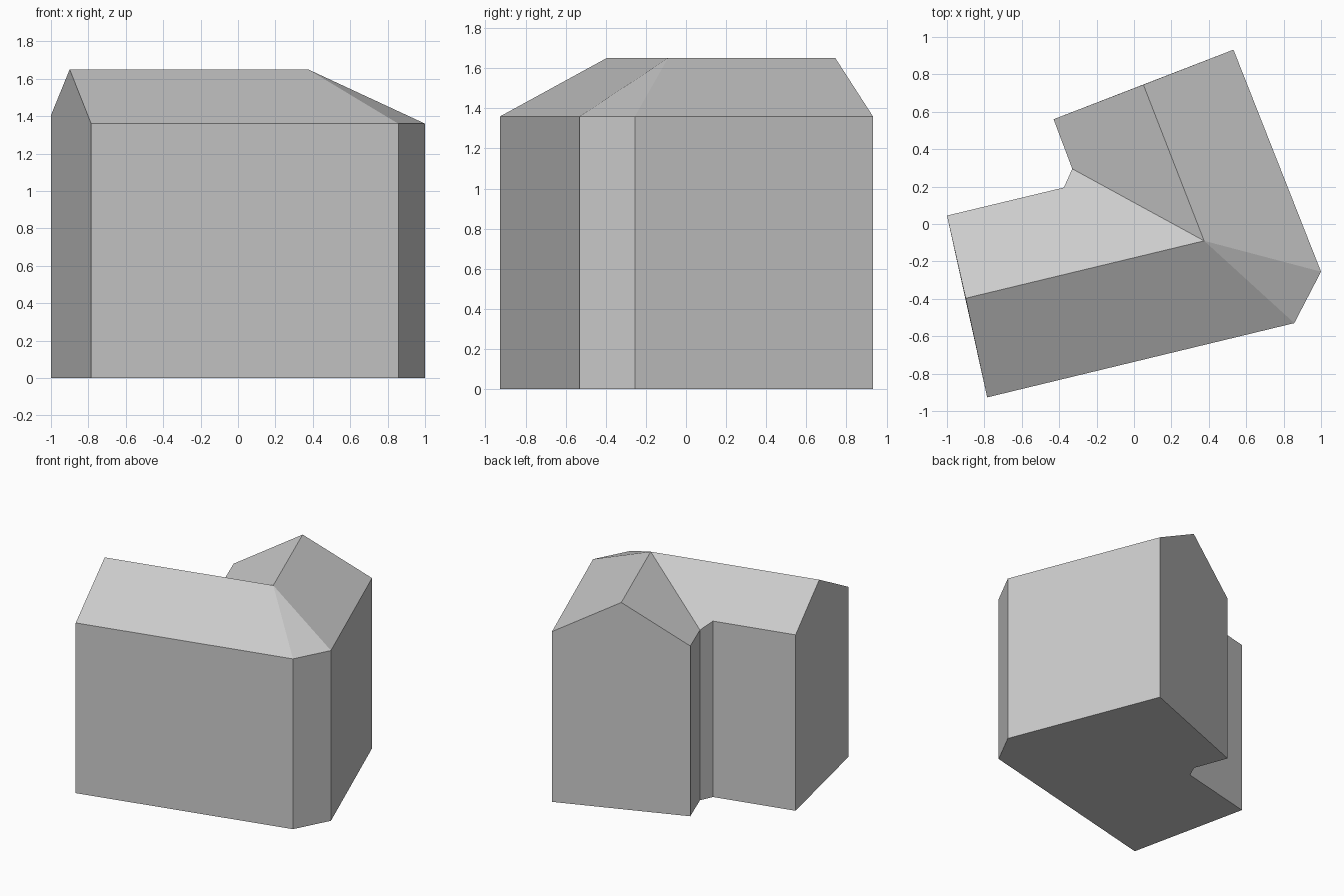
import bpy
import bmesh
from mathutils import Vector

cube = bpy.data.objects.get("Cube")
if cube:
    bpy.data.objects.remove(cube, do_unlink=True)

EAVES, HIGH_EAVES, RIDGE = 1.36, 1.405, 1.65

# Footprint corners, counter-clockwise: (x, y, wall height)
corners = {
    "west_back": (-1.0, 0.045, HIGH_EAVES),
    "west_front": (-0.785, -0.927, EAVES),
    "chamfer_front": (0.857, -0.53, EAVES),
    "chamfer_side": (1.0, -0.255, EAVES),
    "north_east": (0.532, 0.932, EAVES),
    "north_west": (-0.43, 0.56, EAVES),
    "notch_north": (-0.33, 0.295, EAVES),
    "notch_west": (-0.375, 0.195, HIGH_EAVES),
}
# Ridge points of the two wings and their meeting point
ridge = {
    "west_gable": (-0.9, -0.397, RIDGE),
    "peak": (0.375, -0.09, RIDGE),
    "north_gable": (0.05, 0.745, RIDGE),
}
top = {name: Vector(p) for name, p in {**corners, **ridge}.items()}
loop = list(corners)

grey = bpy.data.materials.new("plain grey")
grey.use_nodes = True
colour = (0.6, 0.6, 0.6, 1.0)
grey.diffuse_color = colour
grey.node_tree.nodes["Principled BSDF"].inputs["Base Color"].default_value = colour


def make_part(name, faces):
    """Build a flat-faced object from lists of points."""
    bm = bmesh.new()
    for points in faces:
        bm.faces.new([bm.verts.new(p) for p in points])
    bmesh.ops.remove_doubles(bm, verts=bm.verts, dist=0.0001)
    mesh = bpy.data.meshes.new(name)
    bm.to_mesh(mesh)
    bm.free()
    mesh.materials.append(grey)
    obj = bpy.data.objects.new(name, mesh)
    bpy.context.collection.objects.link(obj)
    return obj


def ground(name):
    return Vector((top[name].x, top[name].y, 0))


# Walls, with a gable point on the end wall of each wing, and the floor
gables = {"west_back": "west_gable", "north_east": "north_gable"}
walls = [[ground(name) for name in reversed(loop)]]
for a, b in zip(loop, loop[1:] + loop[:1]):
    wall = [ground(a), ground(b), top[b]]
    if a in gables:
        wall.append(top[gables[a]])
    walls.append(wall + [top[a]])
make_part("walls", walls)

# Roof slopes
slopes = [
    ("west_front", "chamfer_front", "peak", "west_gable"),
    ("chamfer_front", "chamfer_side", "peak"),
    ("chamfer_side", "north_east", "north_gable", "peak"),
    ("north_west", "notch_north", "peak", "north_gable"),
    ("notch_north", "notch_west", "west_back", "west_gable", "peak"),
]
make_part("roof", [[top[name] for name in slope] for slope in slopes])
